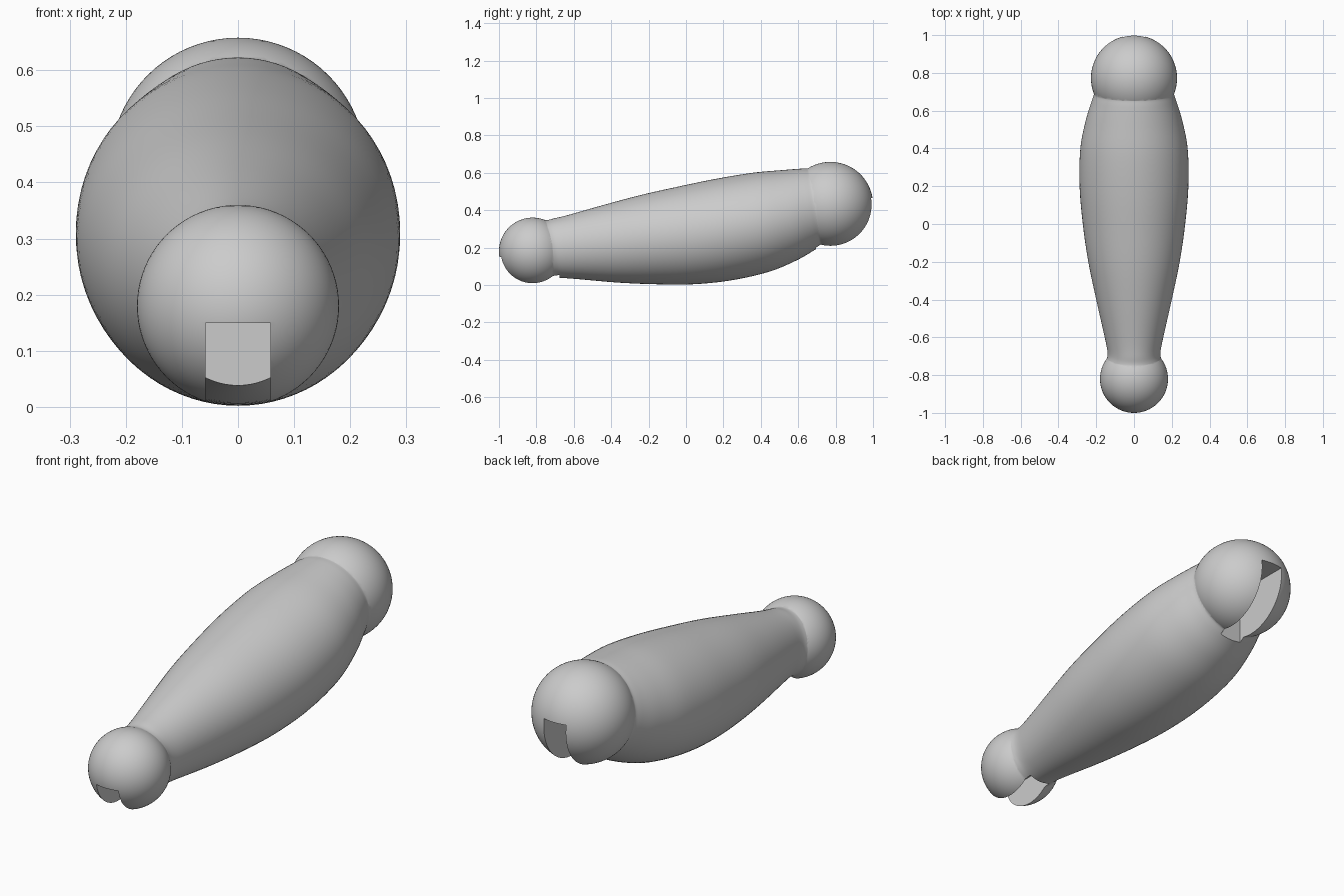
import bpy
import bmesh
from math import cos, sin, pi, radians

cube = bpy.data.objects.get("Cube")
if cube:
    bpy.data.objects.remove(cube, do_unlink=True)

grey = bpy.data.materials.new("plain_grey")
grey.use_nodes = True
GREY = (0.6, 0.6, 0.6, 1)
grey.diffuse_color = GREY
grey.node_tree.nodes["Principled BSDF"].inputs["Base Color"].default_value = GREY


def make(name, bm):
    bmesh.ops.recalc_face_normals(bm, faces=bm.faces)
    mesh = bpy.data.meshes.new(name)
    bm.to_mesh(mesh)
    bm.free()
    mesh.materials.append(grey)
    obj = bpy.data.objects.new(name, mesh)
    bpy.context.collection.objects.link(obj)
    return obj


def catmull(a, b, c, d, t):
    return [0.5 * (2 * q + (r - p) * t + (2 * p - 5 * q + 4 * r - s) * t * t
                   + (3 * q - p - 3 * r + s) * t ** 3)
            for p, q, r, s in zip(a, b, c, d)]


def smooth_path(points, steps):
    ext = [points[0]] + points + [points[-1]]
    out = []
    for i in range(len(points) - 1):
        out += [catmull(*ext[i:i + 4], k / steps) for k in range(steps)]
    return out + [points[-1]]


def ball(name, radius, y, z):
    bm = bmesh.new()
    bmesh.ops.create_uvsphere(bm, u_segments=80, v_segments=40, radius=radius)
    bmesh.ops.translate(bm, verts=bm.verts, vec=(0, y, z))
    return make(name, bm)


def box(name, lo, hi):
    bm = bmesh.new()
    bmesh.ops.create_cube(bm, size=1)
    for v in bm.verts:
        v.co = [h if c > 0 else l for c, l, h in zip(v.co, lo, hi)]
    obj = make(name, bm)
    obj.hide_render = True
    return obj


def combine(target, other, operation):
    mod = target.modifiers.new(operation.lower(), "BOOLEAN")
    mod.operation, mod.object, mod.solver = operation, other, "EXACT"
    bpy.context.view_layer.objects.active = target
    bpy.ops.object.modifier_apply(modifier=mod.name)
    bpy.data.objects.remove(other, do_unlink=True)


# Swollen shaft: tilted oval sections (y, top z, bottom z, half width)
SECTIONS = [
    (-0.76, 0.35, 0.03, 0.160), (-0.72, 0.347, 0.038, 0.146),
    (-0.68, 0.356, 0.037, 0.140), (-0.6, 0.375, 0.031, 0.155),
    (-0.4, 0.43, 0.013, 0.20), (-0.2, 0.482, 0.004, 0.242),
    (0, 0.526, 0.004, 0.271), (0.2, 0.567, 0.025, 0.288),
    (0.4, 0.60, 0.07, 0.284), (0.55, 0.614, 0.13, 0.255),
    (0.65, 0.622, 0.185, 0.224), (0.69, 0.624, 0.208, 0.212),
    (0.73, 0.638, 0.222, 0.212),
]
TILT, SIDES = 0.157, 80
bm = bmesh.new()
rings = []
for y, top, bottom, half in smooth_path(SECTIONS, 5):
    mid, tall = (top + bottom) / 2, (top - bottom) / 2
    rings.append([bm.verts.new((half * cos(a), y - TILT * tall * sin(a), mid + tall * sin(a)))
                  for a in (2 * pi * i / SIDES for i in range(SIDES))])
for r, s in zip(rings, rings[1:]):
    for i in range(SIDES):
        j = (i + 1) % SIDES
        bm.faces.new((r[i], r[j], s[j], s[i]))
bm.faces.new(rings[0])
bm.faces.new(rings[-1])
limb = make("limb_link", bm)

# Joint balls at both ends
combine(limb, ball("front_ball", 0.18, -0.82, 0.18), "UNION")
combine(limb, ball("back_ball", 0.228, 0.772, 0.43), "UNION")

# Square slots cut into the underside of each ball
W = 0.058
combine(limb, box("front_slot", (-W, -1.2, -0.2), (W, -0.675, 0.15)), "DIFFERENCE")
combine(limb, box("back_slot", (-W, 0.695, -0.2), (W, 1.2, 0.465)), "DIFFERENCE")

bpy.ops.object.select_all(action="DESELECT")
limb.select_set(True)
bpy.context.view_layer.objects.active = limb
bpy.ops.object.shade_smooth_by_angle(angle=radians(45))
